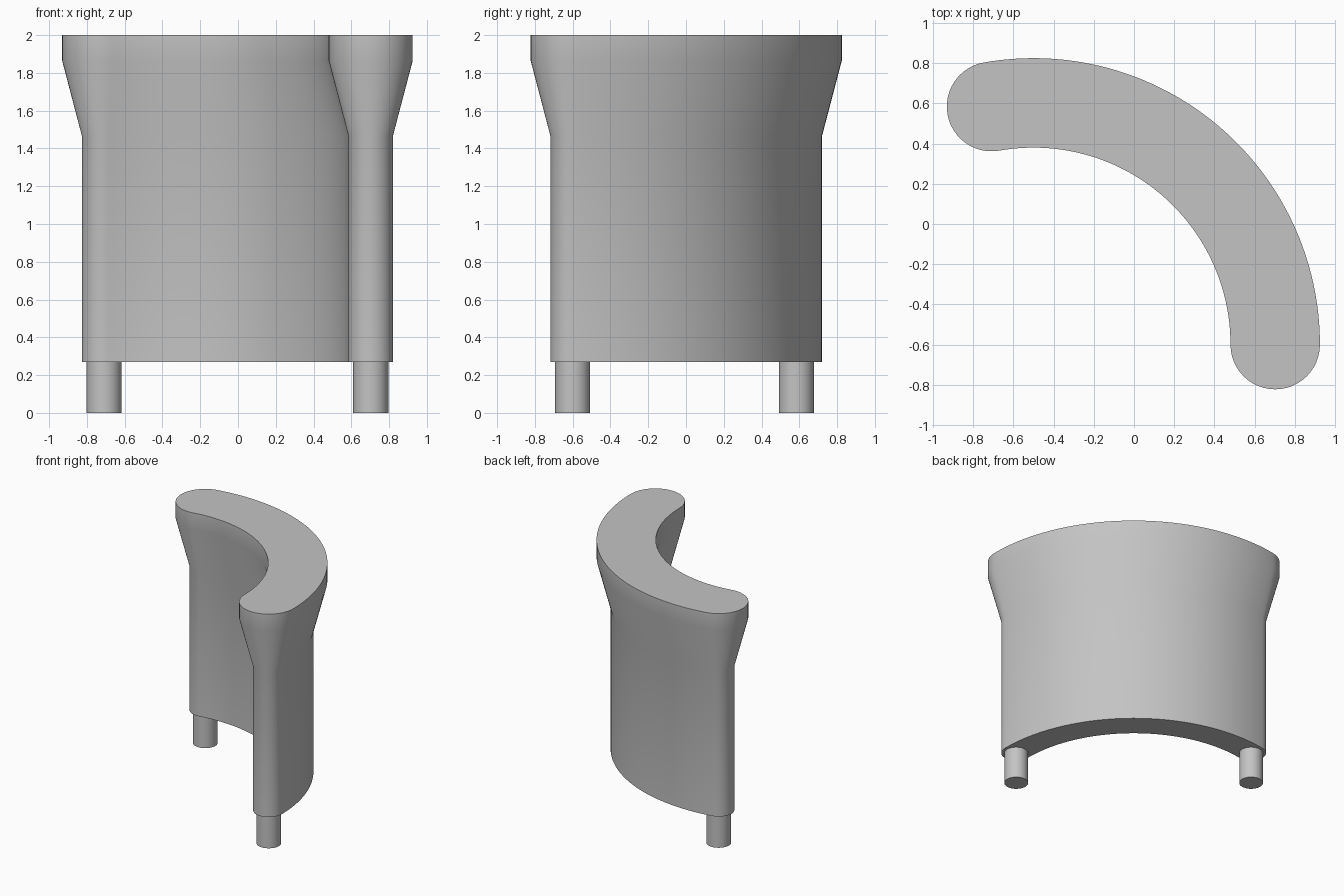
import bpy, bmesh
from math import sin, cos, pi, radians
from mathutils import Vector

cube = bpy.data.objects.get("Cube")
if cube:
    bpy.data.objects.remove(cube, do_unlink=True)

GREY = (0.55, 0.55, 0.55, 1)
mat = bpy.data.materials.new("plain grey")
mat.use_nodes = True
mat.diffuse_color = GREY
mat.node_tree.nodes["Principled BSDF"].inputs["Base Color"].default_value = GREY

CENTRE = Vector((-0.5, -0.6))   # centre of the curved wall in plan
RADIUS = 1.2025                 # radius of the wall's centre line
SWEEP = radians(100)
ARC_STEPS, CAP_STEPS = 64, 24
LEG_TOP = 0.27


def polar(centre, radius, angle):
    return centre + Vector((cos(angle), sin(angle))) * radius


def outline(half):
    """Curved slot with round ends, counter-clockwise."""
    first, last = polar(CENTRE, RADIUS, 0), polar(CENTRE, RADIUS, SWEEP)
    arc = [SWEEP * i / ARC_STEPS for i in range(ARC_STEPS + 1)]
    cap = [pi * i / CAP_STEPS for i in range(1, CAP_STEPS)]
    pts = [polar(CENTRE, RADIUS + half, a) for a in arc]
    pts += [polar(last, half, SWEEP + a) for a in cap]
    pts += [polar(CENTRE, RADIUS - half, a) for a in reversed(arc)]
    pts += [polar(first, half, pi + a) for a in cap]
    return pts


def finish(obj):
    obj.data.materials.append(mat)
    bpy.ops.object.select_all(action='DESELECT')
    obj.select_set(True)
    bpy.context.view_layer.objects.active = obj
    bpy.ops.object.shade_smooth_by_angle(angle=radians(30))


# Curved wall: straight below, flaring out to a thicker rim
sections = [(LEG_TOP, 0.1175), (1.465, 0.1175), (1.865, 0.2225), (2.0, 0.2225)]
bm = bmesh.new()
rings = [[bm.verts.new((p.x, p.y, z)) for p in outline(half)] for z, half in sections]
for low, high in zip(rings, rings[1:]):
    n = len(low)
    for i in range(n):
        j = (i + 1) % n
        bm.faces.new((low[i], low[j], high[j], high[i]))
bm.faces.new(rings[0][::-1])
bm.faces.new(rings[-1])
mesh = bpy.data.meshes.new("curved_wall")
bm.to_mesh(mesh)
bm.free()
wall = bpy.data.objects.new("curved_wall", mesh)
bpy.context.collection.objects.link(wall)
finish(wall)

# Round peg under each end
for name, angle in (("left_peg", 0), ("right_peg", SWEEP)):
    p = polar(CENTRE, RADIUS, angle)
    bpy.ops.mesh.primitive_cylinder_add(vertices=48, radius=0.093, depth=LEG_TOP,
                                        location=(p.x, p.y, LEG_TOP / 2))
    peg = bpy.context.object
    peg.name = name
    finish(peg)
